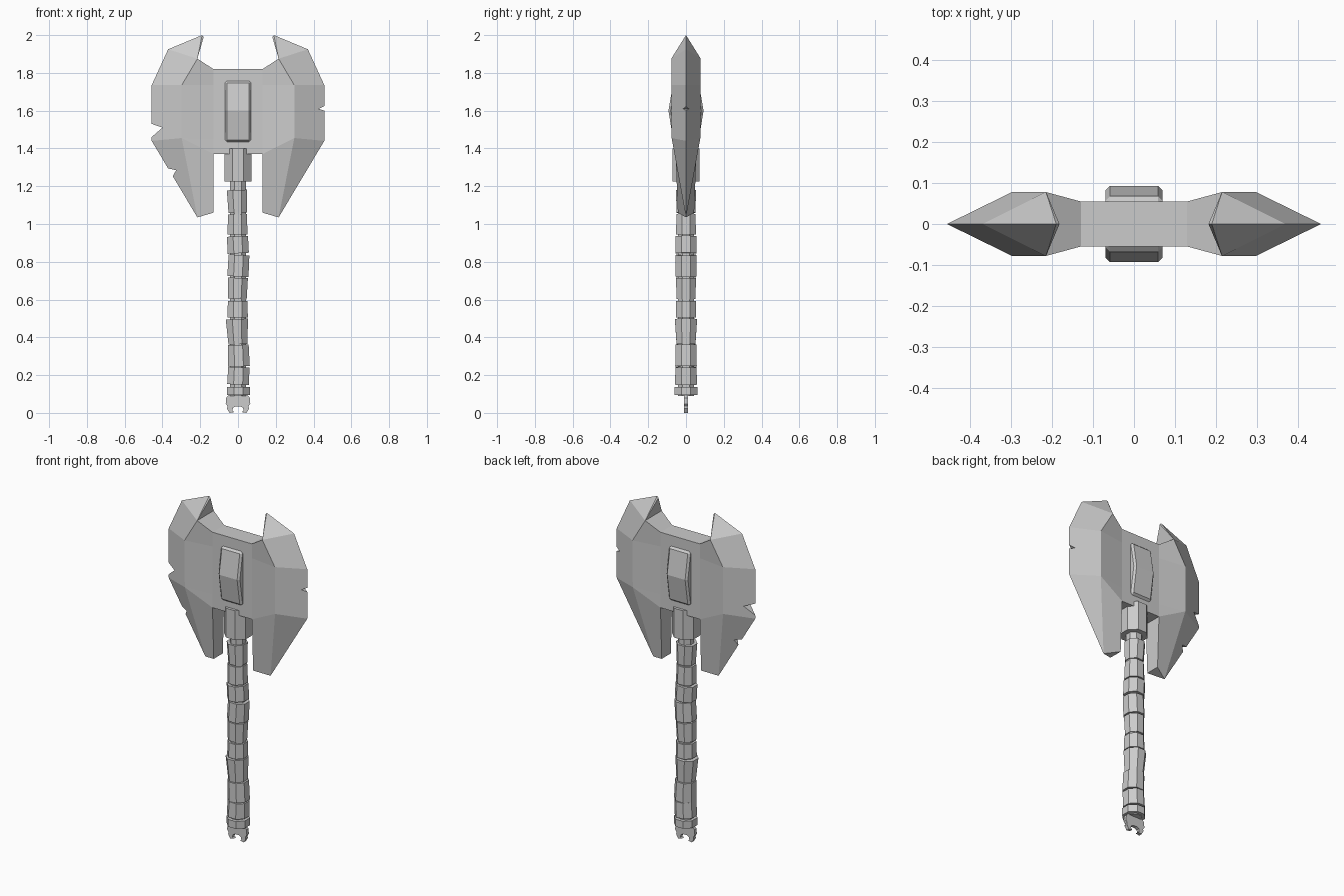
import bpy, bmesh, math, random
from mathutils import Matrix, Vector

if "Cube" in bpy.data.objects:
    bpy.data.objects.remove(bpy.data.objects["Cube"])

random.seed(4)


def finish(name, bm):
    bmesh.ops.remove_doubles(bm, verts=bm.verts, dist=1e-4)
    bmesh.ops.recalc_face_normals(bm, faces=bm.faces)
    me = bpy.data.meshes.new(name)
    bm.to_mesh(me)
    bm.free()
    ob = bpy.data.objects.new(name, me)
    bpy.context.collection.objects.link(ob)
    return ob


def prism(name, outline, depth, axis='y'):
    """Extrude a 2D outline symmetrically: (x, z) along y, or (y, z) along x."""
    bm = bmesh.new()
    put = (lambda a, b, d: (a, d, b)) if axis == 'y' else (lambda a, b, d: (d, a, b))
    lo = [bm.verts.new(put(a, b, -depth)) for a, b in outline]
    hi = [bm.verts.new(put(a, b, depth)) for a, b in outline]
    n = len(outline)
    bm.faces.new(lo)
    bm.faces.new(hi)
    for i in range(n):
        j = (i + 1) % n
        bm.faces.new((lo[i], lo[j], hi[j], hi[i]))
    return finish(name, bm)


def octagon(name, z0, z1, r0, r1, tilt=0.0, shift=0.0):
    """Octagonal block with flats facing front; r0, r1 are flat radii."""
    bm = bmesh.new()
    k = 1 / math.cos(math.pi / 8)
    m = (Matrix.Translation((shift, 0, (z0 + z1) / 2)) @ Matrix.Rotation(tilt, 4, 'Y')
         @ Matrix.Rotation(math.pi / 8, 4, 'Z'))
    bmesh.ops.create_cone(bm, cap_ends=True, segments=8, radius1=r0 * k, radius2=r1 * k,
                          depth=z1 - z0, matrix=m)
    return finish(name, bm)


# Double blade head: one quarter, repeated in x and y
P = dict(
    U=(0, .055, 1.82), V=(0, .055, 1.37), U0=(0, 0, 1.82), V0=(0, 0, 1.37),
    T=(.13, .055, 1.82), M=(.13, .055, 1.37), N=(.13, .043, 1.06),
    T0=(.13, 0, 1.82), M0=(.13, 0, 1.37), N0=(.13, 0, 1.06),
    A=(.215, .078, 1.875), A0=(.215, 0, 1.875), B=(.298, .078, 1.735), C=(.298, .076, 1.455),
    K=(.182, 0, 1.99), H=(.19, 0, 2.0), Q=(.37, 0, 1.925), R=(.457, 0, 1.735),
    S=(.457, 0, 1.44), D=(.215, 0, 1.035), W=(.13, .055, 1.735), X=(.13, .055, 1.45))
FACES = ("U T W X M V|T A B W|W B C X|X C M|M C D N|A H Q|A K H|A Q R B|B R S C|C S D|"
         "A A0 K|T T0 A0 A|U U0 T0 T|V M M0 V0|M N N0 M0|N D N0")
bm = bmesh.new()
for sx in (1, -1):
    for sy in (1, -1):
        v = {k: bm.verts.new((x * sx, y * sy, z)) for k, (x, y, z) in P.items()}
        for f in FACES.split("|"):
            bm.faces.new([v[k] for k in f.split()])
head = finish("axe_head", bm)

# Battle nicks cut in the edges
nicks = [[(.48, 1.635), (.427, 1.61), (.48, 1.592)],
         [(-.49, 1.542), (-.40, 1.51), (-.49, 1.432)],
         [(-.40, 1.30), (-.327, 1.285), (-.365, 1.22)]]
for i, tri in enumerate(nicks):
    cut = prism(f"nick_cutter_{i}", tri, .15)
    cut.hide_render = True
    cut.hide_viewport = True
    cut.display_type = 'WIRE'
    mod = head.modifiers.new("nick", 'BOOLEAN')
    mod.operation = 'DIFFERENCE'
    mod.solver = 'EXACT'
    mod.object = cut

# Peaked cheek plates through the head
plate = prism("cheek_plates", [(-.066, 1.435), (.066, 1.435), (.093, 1.6), (.066, 1.757),
                               (-.066, 1.757), (-.093, 1.6)], .07, 'x')
bev = plate.modifiers.new("bevel", 'BEVEL')
bev.width = .011
bev.segments = 1
bev.limit_method = 'ANGLE'
bev.angle_limit = math.radians(40)

# Collar and inner shaft
octagon("collar", 1.225, 1.40, .071, .071)
octagon("shaft_core", .09, 1.30, .042, .042)

# Grip wraps, slightly uneven
bands = [(1.06, 1.18, .049, .054), (.945, 1.052, .053, .050), (.845, .935, .056, .056),
         (.722, .836, .056, .055), (.603, .715, .050, .053), (.505, .592, .054, .052),
         (.363, .497, .050, .059), (.246, .360, .057, .055), (.15, .242, .058, .056),
         (.094, .138, .060, .060)]
for i, (z0, z1, r0, r1) in enumerate(bands):
    octagon(f"grip_wrap_{i}", z0, z1, r0, r1, random.uniform(-.06, .06) if i < 9 else 0,
            random.uniform(-.004, .004))

# Flat clawed pommel
half = [(.012, .034), (.027, .027), (.029, .012), (.020, .004), (.045, 0), (.058, .022),
        (.056, .036), (.065, .048), (.062, .08), (.045, .10)]
pommel = prism("pommel_claw", half + [(-x, z) for x, z in reversed(half)], .010)
